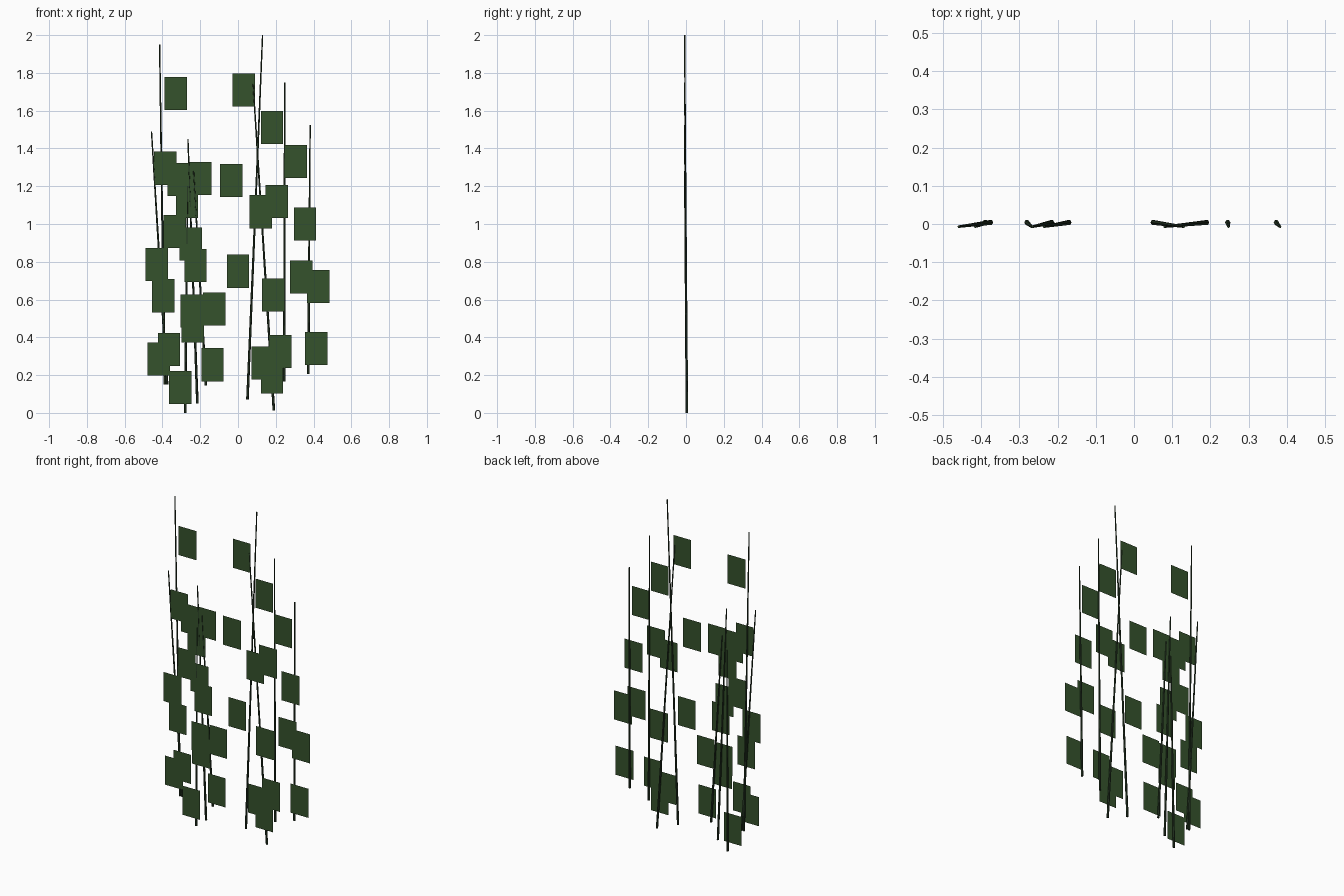
import bpy, bmesh, math
from mathutils import Vector

if "Cube" in bpy.data.objects:
    bpy.data.objects.remove(bpy.data.objects["Cube"])

def material(name, color):
    m = bpy.data.materials.new(name)
    m.diffuse_color = color
    m.use_nodes = True
    m.node_tree.nodes["Principled BSDF"].inputs["Base Color"].default_value = m.diffuse_color
    return m

leaf_mat = material("leaf_green", (0.035, 0.085, 0.025, 1))
stem_mat = material("stem_green", (0.02, 0.04, 0.018, 1))

def finish(name, bm, mat):
    me = bpy.data.meshes.new(name)
    bm.to_mesh(me)
    bm.free()
    me.materials.append(mat)
    ob = bpy.data.objects.new(name, me)
    bpy.context.collection.objects.link(ob)
    return ob

def stem(name, x0, z0, x1, z1, sides=6):
    """Tapered stalk, leaning slightly forward towards the tip."""
    bm = bmesh.new()
    rings = []
    for x, y, z, r in ((x0, 0.004, z0, 0.007), (x1, -0.007, z1, 0.0035)):
        rings.append([bm.verts.new((x + r * math.cos(a), y + r * math.sin(a), z))
                      for a in (math.tau * i / sides for i in range(sides))])
    lo, hi = rings
    for i in range(sides):
        j = (i + 1) % sides
        bm.faces.new((lo[i], lo[j], hi[j], hi[i]))
    bm.faces.new(lo[::-1])
    bm.faces.new(hi)
    finish(name, bm, stem_mat)

def leaf(name, x, z, w=0.118, h=0.175, y=-0.008):
    """Flat upright leaf card."""
    bm = bmesh.new()
    bm.faces.new([bm.verts.new((x + sx * w / 2, y, z + sz * h / 2))
                  for sx, sz in ((-1, -1), (1, -1), (1, 1), (-1, 1))])
    finish(name, bm, leaf_mat)

# Stems: bottom x, z then top x, z
stems = [(-.375, .15, -.458, 1.49), (-.388, .15, -.415, 1.95),
         (-.215, .05, -.265, 1.45), (-.28, 0, -.267, 1.2),
         (-.17, .145, -.235, 1.28), (.05, .07, .13, 2.0),
         (.19, .013, .08, 1.74), (.245, .165, .247, 1.75),
         (.372, .205, .382, 1.525)]
for i, s in enumerate(stems):
    stem(f"stem_{i + 1}", *s)

# Leaf centres: x, z
leaves = [(-.33, 1.69), (.03, 1.71), (.18, 1.51), (.305, 1.33), (-.385, 1.295),
          (-.315, 1.235), (-.2, 1.24), (-.035, 1.23), (.205, 1.12), (.12, 1.065),
          (-.27, 1.12), (.355, 1.0), (-.43, .785), (-.395, .62), (-.335, .96),
          (-.25, .895), (-.225, .78), (0, .75), (.335, .72), (.425, .67),
          (.185, .625), (-.245, .54), (-.24, .46), (-.125, .55), (-.42, .285),
          (-.365, .335), (-.135, .255), (-.305, .135), (.13, .265), (.225, .325),
          (.18, .19), (.415, .34)]
for i, p in enumerate(leaves):
    leaf(f"leaf_{i + 1}", *p)
